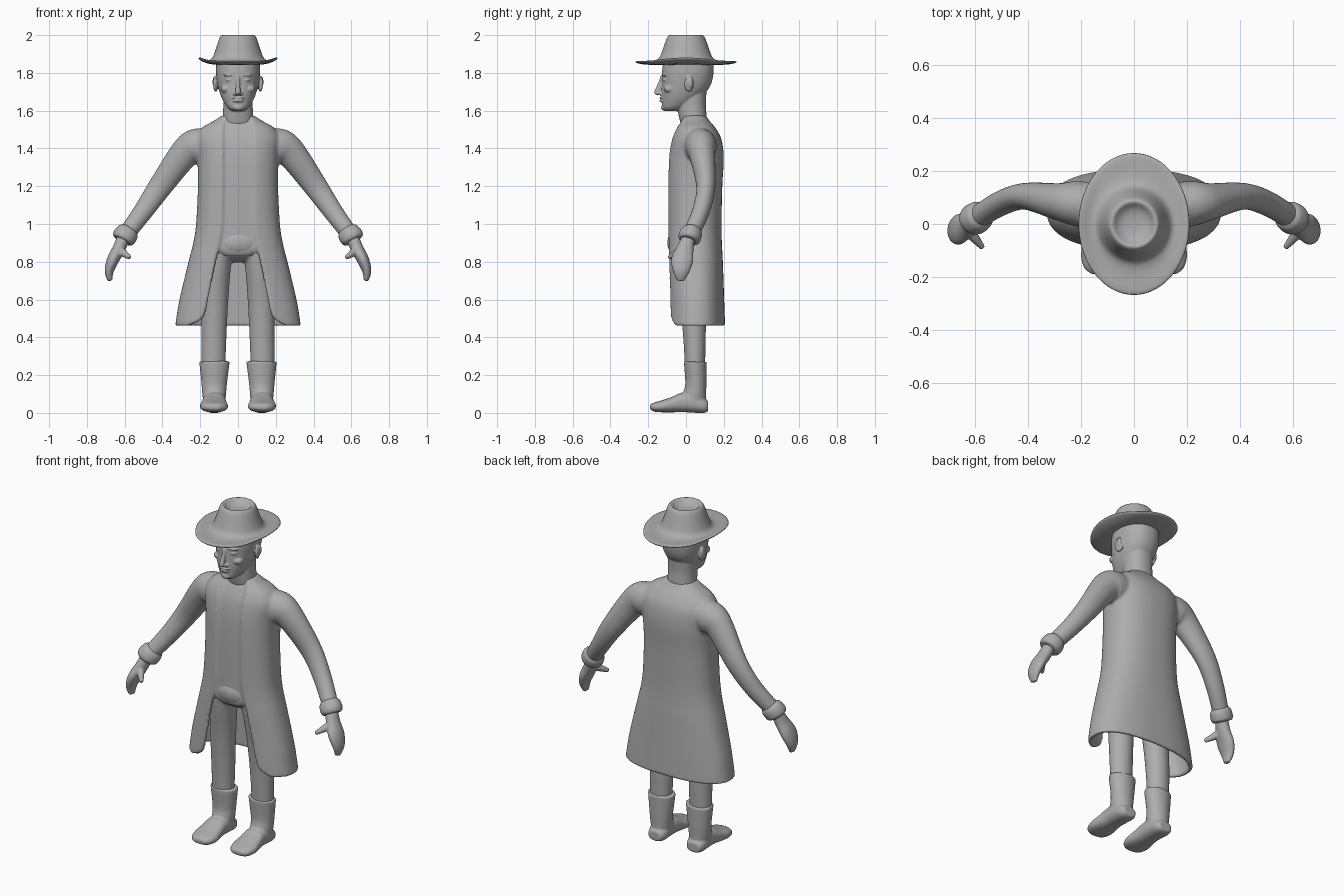
import bpy, bmesh, math
from mathutils import Vector, Matrix

X, Y, Z = Vector((1, 0, 0)), Vector((0, 1, 0)), Vector((0, 0, 1))
grey = bpy.data.materials.new("plain grey")
grey.diffuse_color = (0.42, 0.42, 0.42, 1)


def dense(pts, k=5):
    """Smooth interpolation through tuples of numbers."""
    out = []
    for i in range(len(pts) - 1):
        p0, p1, p2, p3 = pts[max(i - 1, 0)], pts[i], pts[i + 1], pts[min(i + 2, len(pts) - 1)]
        for j in range(k):
            t = j / k
            out.append(tuple(0.5 * (2 * b + (c - a) * t + (2 * a - 5 * b + 4 * c - d) * t * t
                                    + (3 * b - a - 3 * c + d) * t ** 3)
                             for a, b, c, d in zip(p0, p1, p2, p3)))
    return out + [tuple(pts[-1])]


def power(v, n):
    return math.copysign(abs(v) ** (2 / n), v)


def loft(bm, rings):
    """Closed skin over equal rings of points, capped at both ends."""
    vs = [[bm.verts.new(p) for p in r] for r in rings]
    m = len(vs[0])
    for a, b in zip(vs, vs[1:]):
        for j in range(m):
            bm.faces.new((a[j], a[(j + 1) % m], b[(j + 1) % m], b[j]))
    bm.faces.new(vs[0])
    bm.faces.new(vs[-1])


def tube(bm, pts, ref=Y, axis=None, n=2.0, seg=32, side=1):
    """Points are x, y, z, half width across, half width along ref."""
    d5 = dense(pts)
    cs = [Vector((p[0] * side, p[1], p[2])) for p in d5]
    rings = []
    for i, p in enumerate(d5):
        d = axis or (cs[min(i + 1, len(cs) - 1)] - cs[max(i - 1, 0)]).normalized()
        u = d.cross(ref).normalized()
        v = d.cross(u)
        rings.append([cs[i] + u * p[3] * power(math.cos(a), n) + v * p[4] * power(math.sin(a), n)
                      for a in (2 * math.pi * j / seg for j in range(seg))])
    loft(bm, rings)


def upright(bm, rows, n=2.2):
    """Rows are z, half width, front y, back y."""
    tube(bm, [(0, (f + b) / 2, z, w, (b - f) / 2) for z, w, f, b in rows], axis=Z, n=n, seg=48)


def blob(bm, c, r, tilt=0.0):
    m = Matrix.Translation(c) @ Matrix.Rotation(tilt, 4, 'Z') @ Matrix.Diagonal((*r, 1))
    bmesh.ops.create_uvsphere(bm, u_segments=20, v_segments=14, radius=1, matrix=m)


def finish(name, bm, voxel=0, smooth=4):
    bmesh.ops.recalc_face_normals(bm, faces=bm.faces[:])
    me = bpy.data.meshes.new(name)
    bm.to_mesh(me)
    bm.free()
    me.materials.append(grey)
    me.polygons.foreach_set("use_smooth", [True] * len(me.polygons))
    ob = bpy.data.objects.new(name, me)
    bpy.context.collection.objects.link(ob)
    if voxel:
        r = ob.modifiers.new("blend", 'REMESH')
        r.mode, r.voxel_size, r.use_smooth_shade = 'VOXEL', voxel, True
        s = ob.modifiers.new("soften", 'SMOOTH')
        s.factor, s.iterations = 0.5, smooth
    else:
        s = ob.modifiers.new("round", 'SUBSURF')
        s.levels = s.render_levels = 1
    return ob


# Coat: open-fronted shell over a torso, with sleeves; z, half width, front, back, opening
coat = [(.46, .333, -.10, .207, .195), (.6, .31, -.10, .202, .165), (.8, .262, -.102, .195, .125),
        (.9, .237, -.102, .19, .10), (1.0, .222, -.102, .188, .085), (1.2, .212, -.102, .192, .08),
        (1.35, .215, -.097, .2, .08), (1.45, .222, -.08, .187, .08), (1.51, .19, -.055, .155, .08),
        (1.545, .13, -.035, .125, .07), (1.575, .085, -.025, .105, .055)]
bm = bmesh.new()
rings, n, cols = [], 2.4, 56
for row, (z, w, f, b, gap) in enumerate(dense(coat)):
    start = math.asin((gap / w) ** (n / 2))
    outer, inner = [], []
    for j in range(cols + 1):
        u = j / cols
        a = start + (2 * math.pi - 2 * start) * u
        lift = 0.04 * max(0, 1 - min(u, 1 - u) / .07) ** 2 * max(0, 1 - row / 4)
        for lst, t in ((outer, 0), (inner, .022)):
            lst.append(Vector(((w - t) * power(math.sin(a), n),
                               (f + b) / 2 - ((b - f) / 2 - t) * power(math.cos(a), n), z + lift)))
    rings.append(outer + inner[::-1])
loft(bm, rings)
upright(bm, [(.83, .12, -.075, .12), (.86, .18, -.088, .15)]
        + [(z, w - .012, f + .014, b - .014) for z, w, f, b, g in coat[3:]], n)
for s in (1, -1):
    tube(bm, [(.12, .07, 1.42, .08, .08), (.22, .078, 1.41, .095, .085), (.285, .085, 1.37, .08, .07),
              (.41, .105, 1.2, .064, .051), (.50, .08, 1.07, .053, .047),
              (.585, .03, .955, .046, .044)], side=s)
finish("coat", bm, .008, 8)

# Sleeve cuffs
bm = bmesh.new()
for s in (1, -1):
    tube(bm, [(.572, .038, .973, .045, .042), (.583, .032, .957, .06, .056),
              (.605, .017, .927, .063, .06), (.614, .012, .912, .052, .048)], side=s)
finish("cuffs", bm, .005, 4)

# Mitten-like hands with thumbs
bm = bmesh.new()
for s in (1, -1):
    tube(bm, [(.605, .014, .93, .034, .035), (.63, -.004, .87, .034, .045), (.662, -.02, .81, .032, .058),
              (.682, -.026, .75, .024, .044), (.678, -.03, .70, .013, .02)], side=s)
    tube(bm, [(.635, -.01, .87, .022, .022), (.605, -.05, .845, .019, .02),
              (.572, -.09, .822, .01, .011)], ref=Z, side=s)
finish("hands", bm, .005, 4)

# Trousers
bm = bmesh.new()
blob(bm, (0, .02, .9), (.17, .12, .105))
for s in (1, -1):
    tube(bm, [(.10, .01, .95, .09, .09), (.108, .02, .8, .073, .085), (.122, .035, .6, .071, .07),
              (.128, .045, .4, .067, .06), (.13, .048, .2, .062, .052)], side=s)
finish("trousers", bm, .008, 8)

# Boots
bm = bmesh.new()
for s in (1, -1):
    tube(bm, [(.125, .05, .272, .081, .061), (.125, .05, .255, .079, .06), (.126, .052, .15, .067, .056),
              (.126, .045, .09, .062, .062), (.126, .045, .05, .055, .06)], side=s)
    tube(bm, [(.126, .117, .035, .028, .04), (.126, .09, .04, .041, .054), (.126, .04, .055, .054, .06),
              (.126, -.02, .056, .052, .062), (.127, -.07, .045, .042, .068), (.127, -.12, .036, .033, .074),
              (.127, -.165, .031, .025, .062), (.127, -.19, .031, .013, .034)],
         ref=X, axis=-Y, n=2.4, side=s)
finish("boots", bm, .006, 4)

# Head with neck, nose, lips, eyes, brows and ears
bm = bmesh.new()
upright(bm, [(1.50, .09, -.02, .11), (1.58, .08, -.04, .108), (1.64, .078, -.045, .105), (1.72, .08, -.04, .11)])
upright(bm, [(1.598, .032, -.112, -.03), (1.615, .055, -.125, .0), (1.65, .078, -.128, .06),
             (1.69, .095, -.13, .10), (1.74, .108, -.128, .132), (1.80, .116, -.127, .146),
             (1.87, .114, -.12, .146)])
tube(bm, [(0, -.122, 1.785, .01, .012), (0, -.134, 1.745, .01, .014), (0, -.15, 1.70, .014, .018),
          (0, -.145, 1.684, .013, .014)], axis=-Z)
blob(bm, (0, -.128, 1.668), (.034, .012, .007))
blob(bm, (0, -.128, 1.653), (.028, .013, .008))
blob(bm, (0, -.118, 1.617), (.026, .014, .016))
for s in (1, -1):
    blob(bm, (s * .016, -.134, 1.69), (.01, .014, .009))
    blob(bm, (s * .047, -.114, 1.763), (.02, .01, .009), s * .3)
    blob(bm, (s * .048, -.114, 1.788), (.03, .012, .007), s * .3)
    blob(bm, (s * .062, -.09, 1.715), (.03, .028, .022), s * .4)
    blob(bm, (s * .118, .015, 1.742), (.012, .026, .042), s * .35)
    blob(bm, (s * .124, .026, 1.752), (.011, .012, .03), s * .35)
finish("head", bm, .004, 3)

# Hat: brim curled up at the sides, tapered crown with a dented top; z, x radius, y radius, curl
hat = [(1.842, .10, .12, 0), (1.842, .16, .20, .004), (1.852, .204, .262, .016), (1.86, .213, .272, .018),
       (1.867, .204, .262, .018), (1.862, .17, .21, .006), (1.866, .146, .152, 0), (1.885, .131, .136, 0),
       (1.94, .113, .118, 0), (1.985, .099, .102, 0), (2.002, .089, .091, 0), (1.999, .076, .078, 0),
       (1.978, .062, .064, 0), (1.968, .03, .03, 0)]
bm = bmesh.new()
loft(bm, [[(rx * math.cos(a), ry * math.sin(a), z + c * math.cos(2 * a) * (1 if math.cos(2 * a) > 0 else .15))
           for a in (2 * math.pi * j / 64 for j in range(64))] for z, rx, ry, c in hat])
finish("hat", bm)
